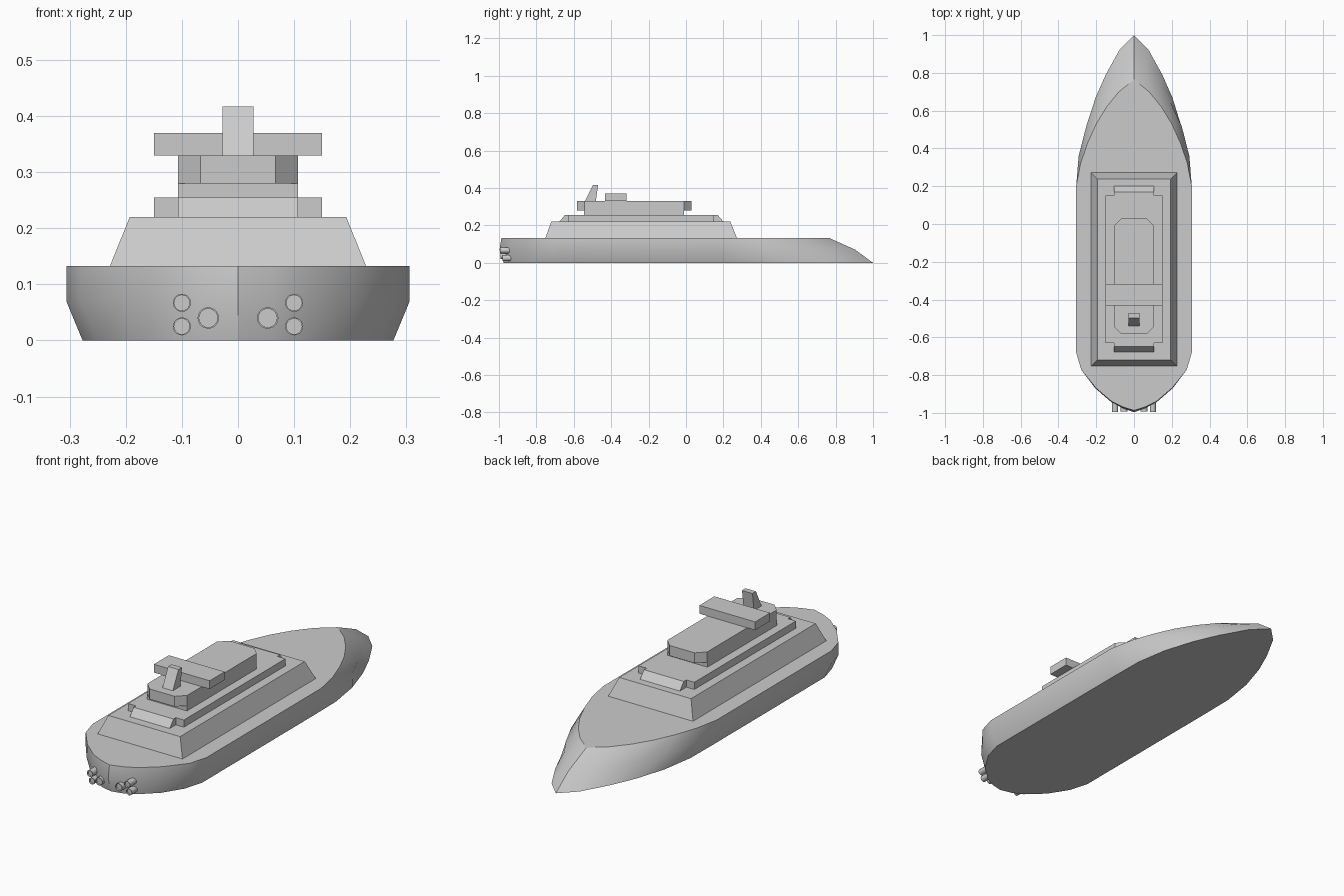
import bpy, bmesh, math
from mathutils import Matrix

if "Cube" in bpy.data.objects:
    bpy.data.objects.remove(bpy.data.objects["Cube"])


def finish(name, bm, smooth=False):
    bmesh.ops.recalc_face_normals(bm, faces=bm.faces)
    me = bpy.data.meshes.new(name)
    bm.to_mesh(me)
    bm.free()
    ob = bpy.data.objects.new(name, me)
    bpy.context.collection.objects.link(ob)
    if smooth:
        bpy.ops.object.select_all(action='DESELECT')
        ob.select_set(True)
        bpy.context.view_layer.objects.active = ob
        bpy.ops.object.shade_smooth_by_angle(angle=math.radians(32))
    return ob


def loft(name, rings, smooth=False):
    """Skin a stack of equal-length closed rings and cap both ends."""
    bm = bmesh.new()
    vs = [[bm.verts.new(p) for p in r] for r in rings]
    n = len(vs[0])
    for a, b in zip(vs, vs[1:]):
        for i in range(n):
            j = (i + 1) % n
            bm.faces.new((a[i], a[j], b[j], b[i]))
    bm.faces.new(vs[0])
    bm.faces.new(vs[-1])
    return finish(name, bm, smooth)


def rect(x, y0, y1, z):
    return [(-x, y0, z), (x, y0, z), (x, y1, z), (-x, y1, z)]


def octagon(x, y0, y1, c, z):
    return [(-x + c, y0, z), (x - c, y0, z), (x, y0 + c, z), (x, y1 - c, z),
            (x - c, y1, z), (-x + c, y1, z), (-x, y1 - c, z), (-x, y0 + c, z)]


def mirrored(half, z):
    """Half outline from stern to bow, mirrored across x = 0."""
    return [(x, y, z) for x, y in half] + [(-x, y, z) for x, y in half[-2:0:-1]]


def extrude_x(name, profile, x):
    return loft(name, [[(s * x, y, z) for y, z in profile] for s in (-1, 1)])


# hull: three waterlines
keel = [(0, -.975), (.055, -.962), (.11, -.935), (.19, -.86), (.25, -.765), (.277, -.67),
        (.277, .2), (.275, .36), (.25, .52), (.203, .67), (.15, .79), (.075, .925), (0, 1)]
chine = [(0, -.997), (.06, -.975), (.12, -.943), (.205, -.87), (.28, -.77), (.306, -.68),
         (.306, .2), (.293, .36), (.252, .52), (.19, .65), (.13, .75), (.065, .84), (0, .905)]
deck = [(0, -.987), (.06, -.968), (.12, -.938), (.203, -.867), (.28, -.77), (.306, -.68),
        (.306, .2), (.283, .32), (.245, .43), (.2, .53), (.145, .62), (.08, .70), (0, .765)]
loft("hull", [mirrored(keel, 0), mirrored(chine, .07), mirrored(deck, .133)], True)

# superstructure tiers
loft("lower_cabin", [rect(.228, -.752, .272, .133), rect(.193, -.72, .237, .22)])
loft("middle_cabin", [rect(.15, -.63, .15, .22), rect(.15, -.63, .15, .255)])
extrude_x("sloped_cabin_ends", [(-.677, .22), (.2, .22), (.17, .255), (-.648, .255)], .107)
loft("bridge_base", [rect(.107, -.545, -.012, .255), rect(.107, -.545, -.012, .28)])
loft("bridge", [octagon(.107, -.583, .03, .04, .28), octagon(.107, -.583, .03, .04, .33)])

# roof fittings
loft("roof_bar", [rect(.15, -.432, -.317, .33), rect(.15, -.432, -.317, .37)])
extrude_x("mast", [(-.54, .33), (-.482, .33), (-.47, .417), (-.497, .417)], .028)

# stern nozzles with shallow recessed mouths
nozzles = [("upper_nozzle", .1, .067, .016, -.995), ("lower_nozzle", .1, .025, .016, -.98),
           ("inner_nozzle", .053, .04, .019, -.992)]
for name, x, z, r, y in nozzles:
    for side, s in (("left", -1), ("right", 1)):
        prof = [(r, -.93), (r, y), (r * .86, y), (r * .86, y + .008)]
        rings = [[(s * x + rr * math.cos(a), yy, z + rr * math.sin(a))
                  for a in (math.tau * i / 20 for i in range(20))] for rr, yy in prof]
        loft(f"{name}_{side}", rings, True)
